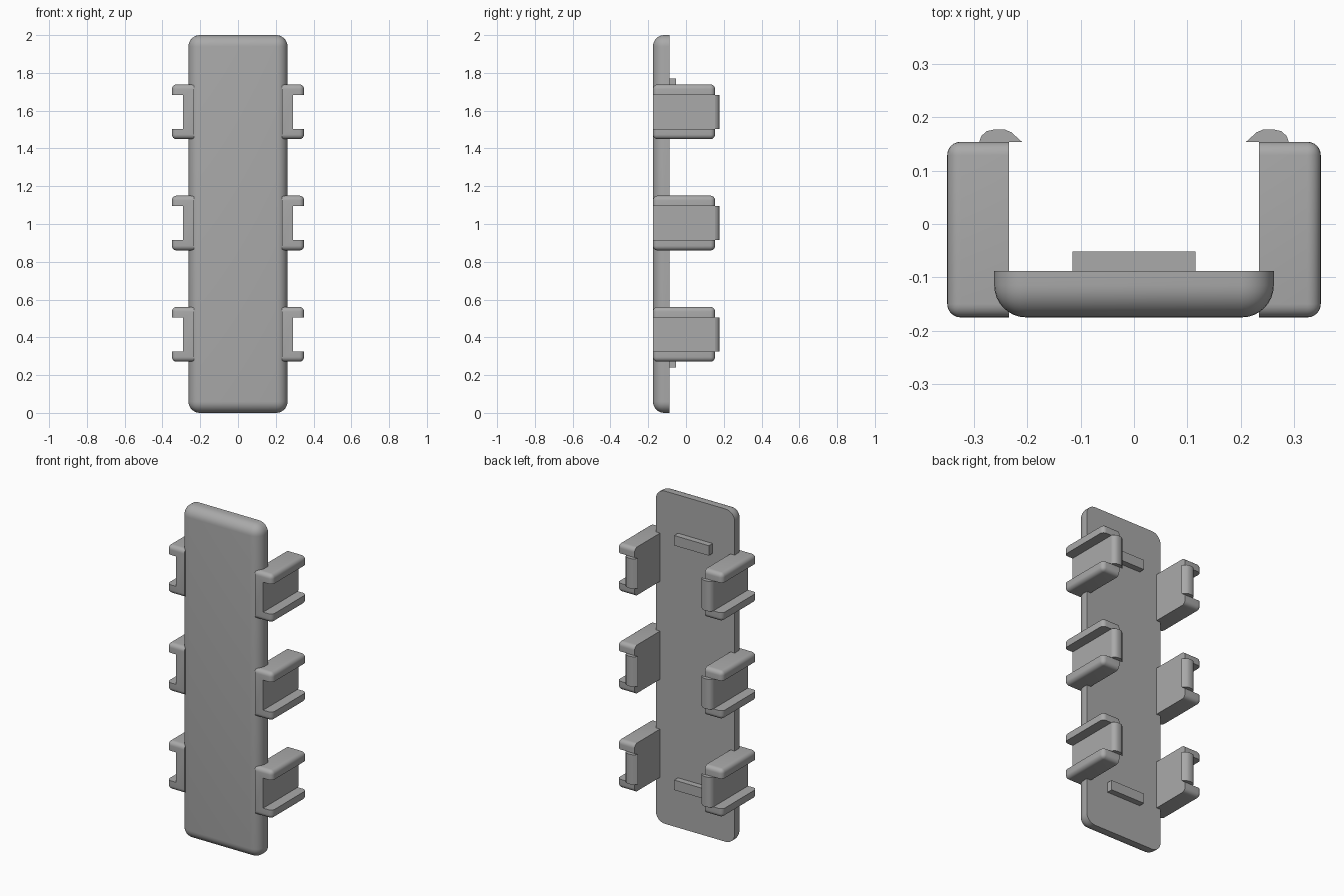
import bpy
import bmesh
from mathutils import Vector

cube = bpy.data.objects.get("Cube")
if cube:
    bpy.data.objects.remove(cube, do_unlink=True)

# Single plastic colour
GREY = (0.4, 0.4, 0.4, 1.0)
plastic = bpy.data.materials.new("grey_plastic")
plastic.use_nodes = True
plastic.diffuse_color = GREY
plastic.node_tree.nodes["Principled BSDF"].inputs["Base Color"].default_value = GREY


def prism(name, profile, depth, rounded=(), radius=0.0, segments=6):
    """Extrude a closed profile along depth; round edges where two listed planes meet."""
    bm = bmesh.new()
    face = bm.faces.new([bm.verts.new(p) for p in profile])
    ext = bmesh.ops.extrude_face_region(bm, geom=[face])["geom"]
    moved = [g for g in ext if isinstance(g, bmesh.types.BMVert)]
    bmesh.ops.translate(bm, verts=moved, vec=Vector(depth))
    bmesh.ops.recalc_face_normals(bm, faces=bm.faces[:])

    def shared_planes(edge):
        return sum(all(abs(v.co[axis] - value) < 1e-4 for v in edge.verts)
                   for axis, value in rounded)

    edges = [e for e in bm.edges if shared_planes(e) >= 2]
    if edges:
        bmesh.ops.bevel(bm, geom=edges, offset=radius, segments=segments,
                        profile=0.5, affect='EDGES', clamp_overlap=False)
    bmesh.ops.recalc_face_normals(bm, faces=bm.faces[:])
    mesh = bpy.data.meshes.new(name)
    bm.to_mesh(mesh)
    bm.free()
    mesh.materials.append(plastic)
    obj = bpy.data.objects.new(name, mesh)
    bpy.context.collection.objects.link(obj)
    bpy.ops.object.select_all(action='DESELECT')
    obj.select_set(True)
    bpy.context.view_layer.objects.active = obj
    bpy.ops.object.shade_smooth_by_angle(angle=0.6)
    return obj


FRONT, BACK = -0.175, -0.088
W, H = 0.262, 2.0

# Cover plate, rounded everywhere except around its flat back
prism("cover_plate",
      [(-W, BACK, 0), (W, BACK, 0), (W, BACK, H), (-W, BACK, H)],
      (0, FRONT - BACK, 0),
      rounded=[(0, -W), (0, W), (1, FRONT), (2, 0), (2, H)], radius=0.06, segments=8)

# Locating ribs on the back of the plate
for label, z in (("lower", 0.24), ("upper", 1.71)):
    R = 0.115
    prism(label + "_rib",
          [(-R, BACK, z), (R, BACK, z), (R, BACK, z + 0.06), (-R, BACK, z + 0.06)],
          (0, 0.036, 0))

# Channel-shaped side clips with a snap hook on the end of each
INNER, WEB, OUTER = 0.234, 0.29, 0.35
END = 0.154
HALF, SLOT = 0.145, 0.09
hook_outline = [(0.29, 0.154), (0.286, 0.165), (0.276, 0.174), (0.262, 0.177),
                (0.242, 0.177), (0.230, 0.172), (0.21, 0.154)]

for level, zc in (("lower", 0.416), ("middle", 1.005), ("upper", 1.594)):
    for side, s in (("left", 1), ("right", -1)):
        channel = [(INNER, -HALF), (OUTER, -HALF), (OUTER, -SLOT), (WEB, -SLOT),
                   (WEB, SLOT), (OUTER, SLOT), (OUTER, HALF), (INNER, HALF)]
        prism(f"{level}_{side}_clip",
              [(s * x, FRONT, zc + z) for x, z in channel],
              (0, END - FRONT, 0),
              rounded=[(0, s * OUTER), (1, FRONT), (1, END),
                       (2, zc - HALF), (2, zc + HALF)], radius=0.025)
        prism(f"{level}_{side}_hook",
              [(s * x, y, zc - SLOT) for x, y in hook_outline],
              (0, 0, 2 * SLOT))
